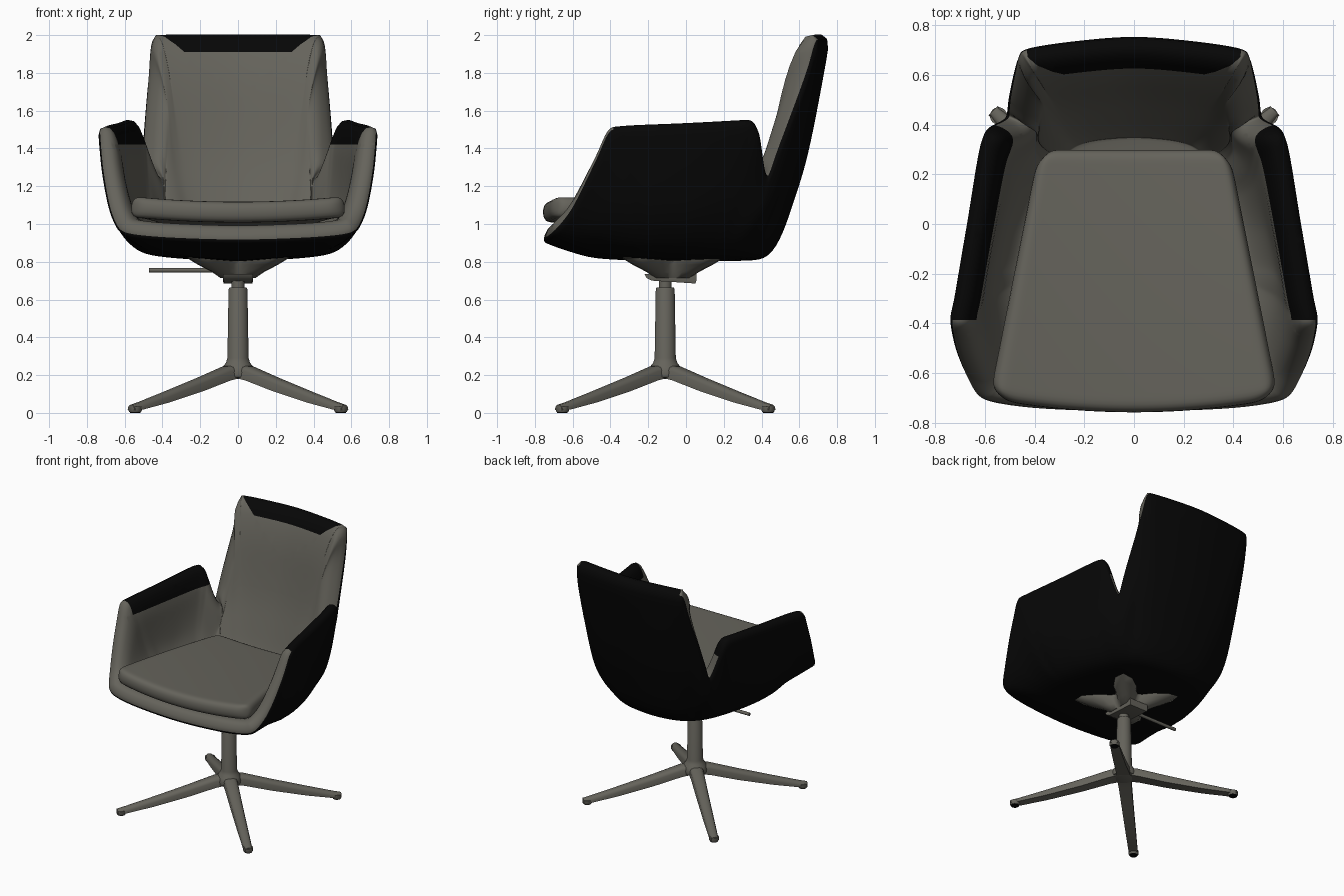
import bpy, bmesh, math
from mathutils import Vector, Matrix

if "Cube" in bpy.data.objects:
    bpy.data.objects.remove(bpy.data.objects["Cube"])


def material(name, rgb):
    m = bpy.data.materials.new(name)
    m.use_nodes = True
    m.diffuse_color = (*rgb, 1)
    m.node_tree.nodes["Principled BSDF"].inputs["Base Color"].default_value = (*rgb, 1)
    return m


BLACK = material("black", (0.002, 0.002, 0.002))
GREY = material("warm grey", (0.13, 0.125, 0.105))
BASE_Y = -0.11


def finish(name, bm, mats, angle=40):
    mesh = bpy.data.meshes.new(name)
    bm.to_mesh(mesh)
    bm.free()
    ob = bpy.data.objects.new(name, mesh)
    bpy.context.collection.objects.link(ob)
    for m in mats:
        mesh.materials.append(m)
    select(ob)
    bpy.ops.object.shade_smooth_by_angle(angle=math.radians(angle))
    return ob


def select(ob):
    bpy.ops.object.select_all(action="DESELECT")
    ob.select_set(True)
    bpy.context.view_layer.objects.active = ob


def loft(name, rings, mat, angle=40):
    """Skin closed rings of points and cap both ends."""
    bm = bmesh.new()
    loops = [[bm.verts.new(p) for p in ring] for ring in rings]
    n = len(loops[0])
    for a, b in zip(loops, loops[1:]):
        for i in range(n):
            bm.faces.new((a[i], a[(i + 1) % n], b[(i + 1) % n], b[i]))
    bm.faces.new(loops[0])
    bm.faces.new(loops[-1])
    bmesh.ops.recalc_face_normals(bm, faces=bm.faces)
    return finish(name, bm, [mat], angle)


def lathe(name, profile, mat, x=0, y=BASE_Y, sides=32):
    turn = [i * math.tau / sides for i in range(sides)]
    return loft(name, [[(x + r * math.cos(t), y + r * math.sin(t), z) for t in turn]
                       for r, z in profile], mat)


def slope(a, b):
    return 2 * a * b / (a + b) if a * b > 0 else 0


def smooth_path(pts, steps, cyclic=False):
    """Curve through the points without overshoot."""
    n = len(pts)
    count = n if cyclic else n - 1
    delta = [pts[(i + 1) % n] - pts[i] for i in range(count)]
    tan = []
    for i in range(n):
        if cyclic or 0 < i < n - 1:
            tan.append(Vector([slope(a, b) for a, b in zip(delta[i - 1], delta[i % count])]))
        else:
            tan.append(delta[0] if i == 0 else delta[-1])
    out = []
    for i in range(count):
        j = (i + 1) % n
        for k in range(steps):
            t = k / steps
            h = t * t * (3 - 2 * t)
            out.append(pts[i].lerp(pts[j], h) + tan[i] * (t * (1 - t) ** 2)
                       - tan[j] * (t * t * (1 - t)))
    return out if cyclic else out + [pts[-1]]


# Shell: ribs run from the bottom centre out to the rim, front centre to back centre
RIM = [(0, -.76, .912), (.35, -.75, .922), (.61, -.71, .952), (.678, -.62, 1.06),
       (.728, -.48, 1.34), (.74, -.395, 1.51), (.722, -.31, 1.522), (.67, 0, 1.535),
       (.615, .335, 1.55), (.59, .39, 1.5), (.51, .435, 1.255), (.505, .50, 1.42),
       (.475, .66, 1.85), (.46, .705, 1.995), (.25, .743, 2), (0, .762, 2)]
WALL = [(0, -.62, .862), (.3, -.6, .87), (.5, -.56, .887), (.58, -.48, .93),
        (.645, -.38, 1.02), (.675, -.28, 1.08), (.675, -.2, 1.1), (.64, 0, 1.1),
        (.58, .2, 1.1), (.555, .27, 1.1), (.5, .37, 1.05), (.46, .43, 1.07),
        (.40, .5, 1.17), (.33, .545, 1.2), (.2, .58, 1.22), (0, .595, 1.22)]


def ring_points(half):
    half = [Vector(p) for p in half]
    return half + [Vector((-p.x, p.y, p.z)) for p in half[-2:0:-1]]


rim = smooth_path(ring_points(RIM), 5, True)
wall = smooth_path(ring_points(WALL), 5, True)
centre = Vector((0, -.1, .806))
bm = bmesh.new()
padding = bm.verts.layers.deform.verify()
hub = bm.verts.new(centre)
hub[padding][0] = .75
ribs = []
for w, r in zip(wall, rim):
    knee = Vector((w.x * .72, -.1 + (w.y + .1) * .7, 0))
    rise = .05 if knee.y > -.1 else .14
    knee.z = centre.z + .17 * knee.x ** 2 + rise * (knee.y + .1) ** 2
    rib = [bm.verts.new(p) for p in smooth_path([centre, knee, w, r], 6)[1:]]
    # The backrest is padded more than the seat, and all padding thins at the rim
    pad = .75 + .25 * min(1, max(0, (w.y - .2) / .3))
    for i, v in enumerate(rib):
        v[padding][0] = .75 + (pad - .75) * min(1, i / 6)
    rib[-1][padding][0] = pad * .66
    rib[-2][padding][0] = pad * .88
    ribs.append(rib)
for a, b in zip(ribs, ribs[1:] + ribs[:1]):
    bm.faces.new((hub, b[0], a[0]))
    for i in range(len(a) - 1):
        bm.faces.new((a[i], b[i], b[i + 1], a[i + 1]))
bm.normal_update()
if sum(f.normal.z for f in hub.link_faces) > 0:
    bmesh.ops.reverse_faces(bm, faces=bm.faces)
shell = finish("seat_shell", bm, [BLACK, GREY], 60)
shell.vertex_groups.new(name="padding")
solid = shell.modifiers.new("thickness", "SOLIDIFY")
solid.thickness = .15
solid.offset = -.88
solid.vertex_group = "padding"
solid.material_offset = solid.material_offset_rim = 1
shell.modifiers.new("soften", "SUBSURF").levels = 1
select(shell)
bpy.ops.object.convert(target="MESH")

# Black covers folded over the armrests and the headrest, cut in along straight seams
ARM_Z, ARM_Y, HEAD = 1.42, -.385, Vector((.3, .62, 1.91))
SEAM = Vector((1, -.9, -.9))
bm = bmesh.new()
bm.from_mesh(shell.data)
for co, no in [((0, 0, ARM_Z), (0, 0, 1)), ((0, ARM_Y, 0), (0, 1, 0)), (HEAD, (0, 0, 1)),
               (HEAD, SEAM), (HEAD * Vector((-1, 0, 0)).x + Vector((0, 2 * HEAD.y, 2 * HEAD.z)),
                              (-SEAM.x, SEAM.y, SEAM.z))]:
    faces = [f for f in bm.faces if f.material_index == 1]
    edges = {e for f in faces for e in f.edges}
    verts = {v for f in faces for v in f.verts}
    bmesh.ops.bisect_plane(bm, geom=faces + list(edges) + list(verts),
                           plane_co=co, plane_no=no, dist=1e-5)
for f in bm.faces:
    c = f.calc_center_median()
    on_arm = c.z > ARM_Z and abs(c.x) > .47 and ARM_Y < c.y < .4
    on_head = c.z > HEAD.z and (Vector((abs(c.x), c.y, c.z)) - HEAD).dot(SEAM) < 0
    if on_arm or on_head:
        f.material_index = 0
bm.to_mesh(shell.data)
bm.free()

# Seat cushion: tapered sheet, bowed at the front and dished across, with rounded edges
bm = bmesh.new()
bmesh.ops.create_grid(bm, x_segments=16, y_segments=16, size=1)
for v in bm.verts:
    u, t = v.co.x, (v.co.y + 1) / 2
    x = u * (.58 - .2 * t)
    y = -.705 + 1.01 * t - .055 * (1 - u * u) * (1 - t)
    if abs(u) > .99 and (t > .99 or t < .01):
        x, y = x * .95, y + (.03 if t < .5 else -.03)
    v.co = (x, y, 1.118 + .09 * x * x - .04 * t * t)
cushion = finish("seat_cushion", bm, [GREY], 60)
solid = cushion.modifiers.new("thickness", "SOLIDIFY")
solid.thickness = .11
solid.offset = -1
cushion.modifiers.new("soft_edge", "SUBSURF").levels = 2

# Star bracket under the shell
rings = []
for tip, side, z in [(.12, .08, .715), (.18, .095, .745), (.29, .105, .785), (.37, .12, .82),
                     (.37, .12, .845)]:
    rings.append([])
    for k in range(32):
        a = k * math.tau / 32
        r = side + (tip - side) * abs(math.sin(2 * a)) ** 2.5
        rings[-1].append((r * math.cos(a), -.07 + r * math.sin(a), z))
loft("star_bracket", rings, GREY, 50)


def slab(hx, y0, y1, z0, z1):
    return [(-hx, y0, z0), (hx, y0, z0), (hx, y1, z1), (-hx, y1, z1)]


loft("tilt_housing", [slab(.075, -.18, .05, .7, .685), slab(.08, -.21, .055, .715, .7),
                      slab(.08, -.22, .055, .735, .735)], GREY)

# Height lever
bm = bmesh.new()
bmesh.ops.create_cone(bm, cap_ends=True, segments=12, radius1=.012, radius2=.012, depth=.42,
                      matrix=Matrix.Translation((-.26, BASE_Y, .755))
                      @ Matrix.Rotation(math.pi / 2, 4, "Y"))
finish("height_lever", bm, [GREY])

# Column and hub
lathe("column", [(.06, .18), (.085, .19), (.09, .215), (.08, .245), (.064, .265), (.056, .29),
                 (.05, .655), (.045, .665)], GREY)
lathe("gas_piston", [(.034, .65), (.034, .72)], GREY)

# Four tapered legs with feet
for k in range(4):
    a = math.pi / 4 + k * math.pi / 2
    out = Vector((math.cos(a), math.sin(a), 0))
    across = Vector((-out.y, out.x, 0))
    base = Vector((0, BASE_Y, 0))
    rings = []
    for d, half, low, high in [(.03, .05, .185, .255), (.1, .046, .172, .245), (.3, .041, .115, .183),
                               (.55, .036, .055, .11), (.74, .032, .018, .056),
                               (.80, .026, .015, .042)]:
        shape = [(-half, low), (half, low), (half, high - .025), (half * .8, high - .008),
                 (half * .4, high), (-half * .4, high), (-half * .8, high - .008),
                 (-half, high - .025)]
        rings.append([base + out * d + across * s + Vector((0, 0, z)) for s, z in shape])
    loft("leg_%d" % (k + 1), rings, GREY, 50)
    foot = base + out * .77
    lathe("foot_%d" % (k + 1), [(.03, .004), (.035, .012), (.035, .035)], GREY, foot.x, foot.y, 16)
    lathe("glide_%d" % (k + 1), [(.028, 0), (.028, .004)], BLACK, foot.x, foot.y, 16)
